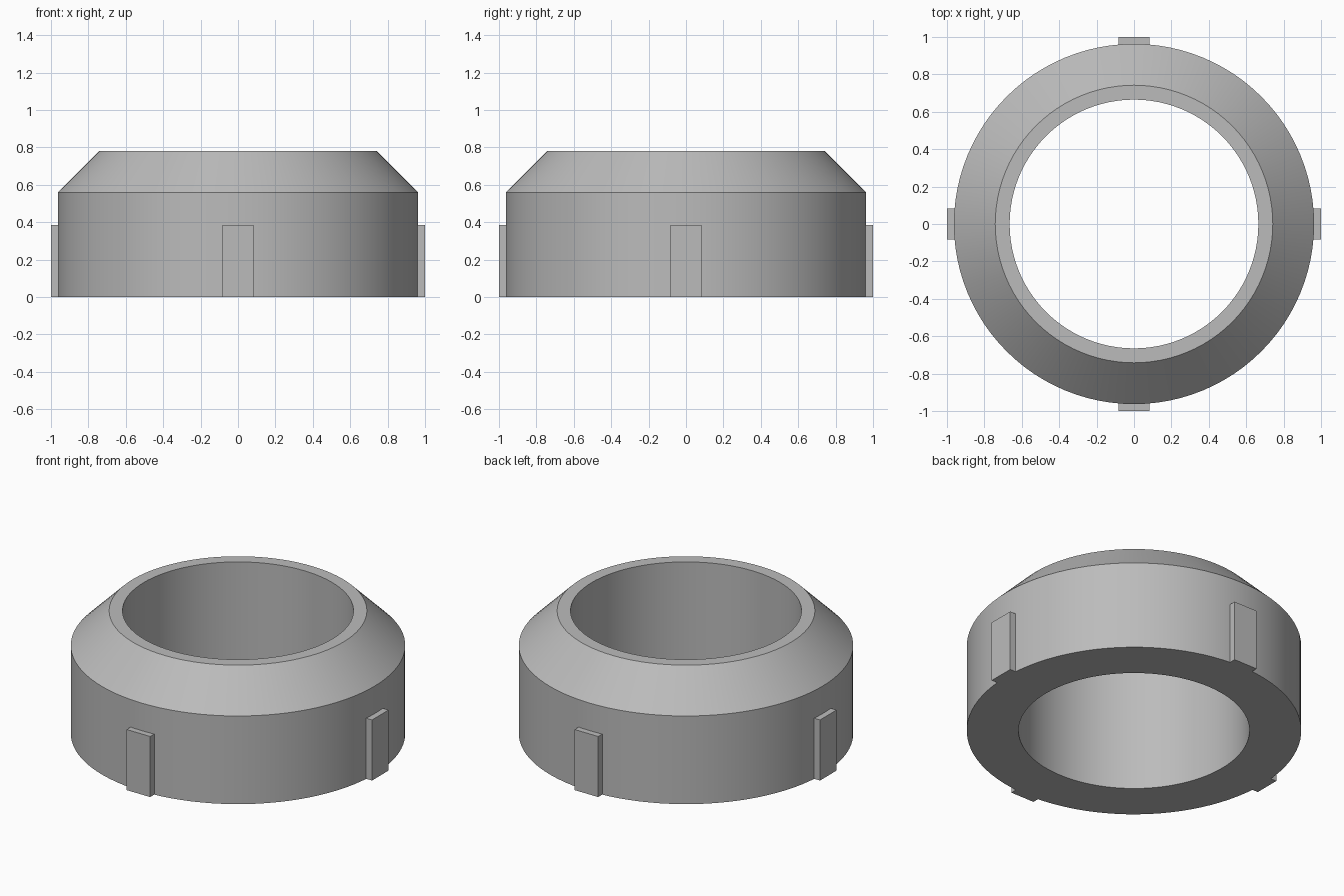
import bpy
import bmesh
from math import cos, sin, pi, radians
from mathutils import Matrix

cube = bpy.data.objects.get("Cube")
if cube:
    bpy.data.objects.remove(cube, do_unlink=True)

# Single plain grey material
grey = bpy.data.materials.new("plain_grey")
grey.use_nodes = True
colour = (0.5, 0.5, 0.5, 1)
grey.diffuse_color = colour
grey.node_tree.nodes["Principled BSDF"].inputs["Base Color"].default_value = colour


def make_object(name, bm):
    bmesh.ops.recalc_face_normals(bm, faces=bm.faces)
    mesh = bpy.data.meshes.new(name)
    bm.to_mesh(mesh)
    bm.free()
    mesh.materials.append(grey)
    obj = bpy.data.objects.new(name, mesh)
    bpy.context.collection.objects.link(obj)
    return obj


# Ring body: closed (radius, height) profile turned around z
SEGMENTS = 96
profile = [(0.665, 0), (0.963, 0), (0.963, 0.56), (0.742, 0.78), (0.665, 0.78)]
bm = bmesh.new()
rings = []
for i in range(SEGMENTS):
    a = 2 * pi * i / SEGMENTS
    rings.append([bm.verts.new((r * cos(a), r * sin(a), z)) for r, z in profile])
for i, ring in enumerate(rings):
    following = rings[(i + 1) % SEGMENTS]
    for j in range(len(profile)):
        k = (j + 1) % len(profile)
        bm.faces.new((ring[j], following[j], following[k], ring[k]))
ring_body = make_object("ring_body", bm)

bpy.ops.object.select_all(action="DESELECT")
ring_body.select_set(True)
bpy.context.view_layer.objects.active = ring_body
bpy.ops.object.shade_smooth_by_angle(angle=radians(30))

# Four grip lugs around the lower wall, sunk into the body
INNER, OUTER, WIDTH, HEIGHT = 0.9, 1.0, 0.166, 0.385
for i, side in enumerate(("left", "back", "right", "front")):
    bm = bmesh.new()
    place = (Matrix.Rotation(i * pi / 2, 4, "Z")
             @ Matrix.Translation(((INNER + OUTER) / 2, 0, HEIGHT / 2))
             @ Matrix.Diagonal((OUTER - INNER, WIDTH, HEIGHT, 1)))
    bmesh.ops.create_cube(bm, size=1, matrix=place)
    make_object(side + "_lug", bm)
